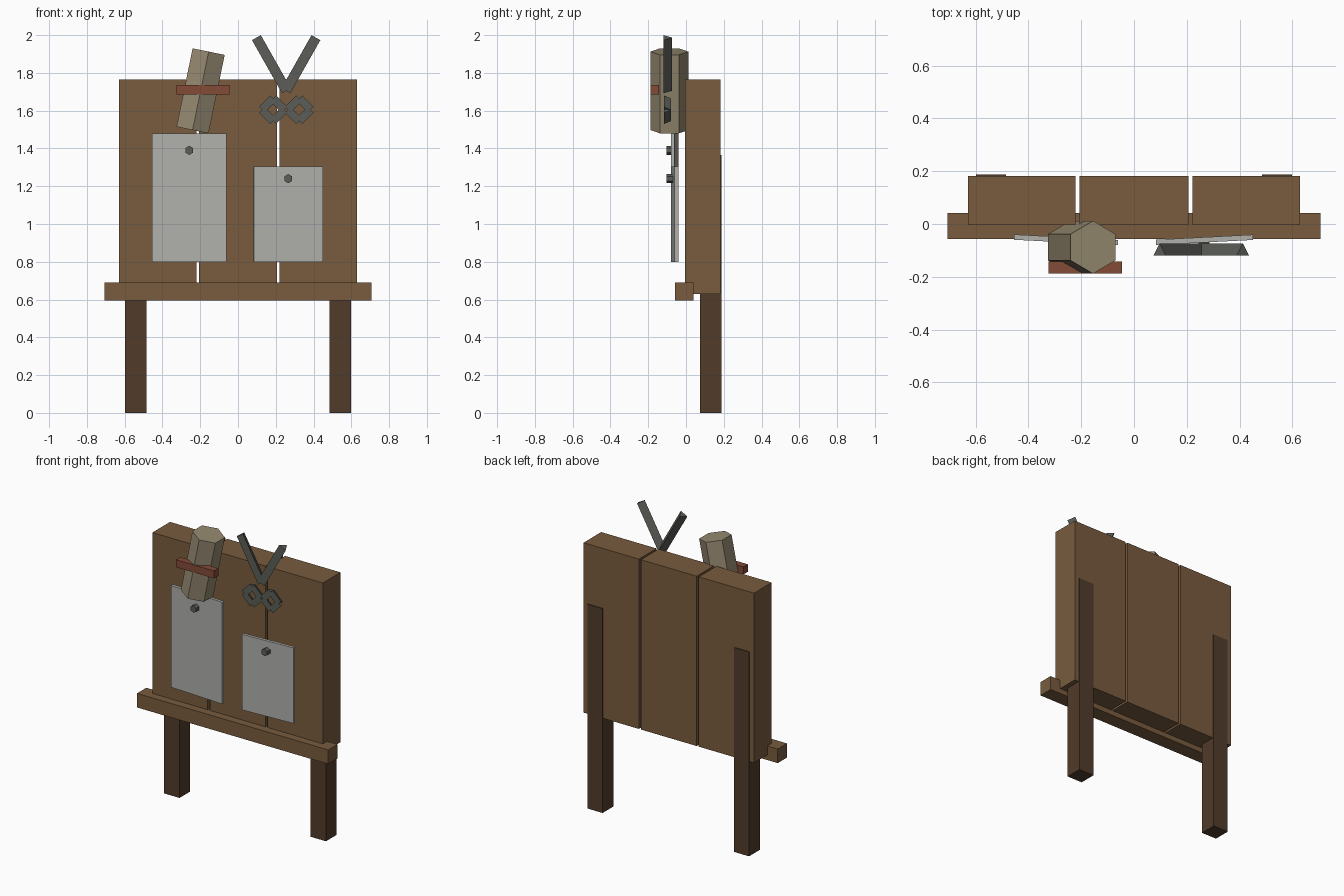
import bpy, bmesh
from math import sin, cos, pi, radians
from mathutils import Matrix, Vector

if "Cube" in bpy.data.objects:
    bpy.data.objects.remove(bpy.data.objects["Cube"])


def mat(name, r, g, b):
    m = bpy.data.materials.new(name)
    m.diffuse_color = [(c / 255) ** 2.2 for c in (r, g, b)] + [1]
    m.use_nodes = True
    m.node_tree.nodes["Principled BSDF"].inputs["Base Color"].default_value = m.diffuse_color
    return m


PLANK = mat("plank_wood", 120, 92, 64)
POST = mat("dark_wood", 82, 62, 46)
LOG = mat("parchment", 148, 136, 112)
BAND = mat("red_band", 130, 76, 58)
PAPER = mat("paper", 174, 174, 170)
IRON = mat("iron", 92, 94, 88)


def finish(name, bm, m):
    bmesh.ops.recalc_face_normals(bm, faces=bm.faces)
    me = bpy.data.meshes.new(name)
    bm.to_mesh(me)
    bm.free()
    me.materials.append(m)
    ob = bpy.data.objects.new(name, me)
    bpy.context.collection.objects.link(ob)
    return ob


def box(name, x, y, z, m, turn=0):
    """Box from (min, max) ranges, turned about its own vertical axis."""
    bm = bmesh.new()
    bmesh.ops.create_cube(bm, size=1)
    size = [r[1] - r[0] for r in (x, y, z)]
    mid = [(r[0] + r[1]) / 2 for r in (x, y, z)]
    bm.transform(Matrix.Translation(mid) @ Matrix.Rotation(radians(turn), 4, 'Z')
                 @ Matrix.Diagonal((*size, 1)))
    return finish(name, bm, m)


def add_prism(bm, sides, radius, length, mid, axis='Y', angle=0):
    """Regular prism along z with one corner on +y, turned about an axis."""
    M = Matrix.Translation(mid) @ Matrix.Rotation(radians(angle), 4, axis)
    rings = [[bm.verts.new(M @ Vector((radius * sin(2 * pi * i / sides),
                                       radius * cos(2 * pi * i / sides), h)))
              for i in range(sides)] for h in (-length / 2, length / 2)]
    for ring in rings:
        bm.faces.new(ring)
    for i in range(sides):
        j = (i + 1) % sides
        bm.faces.new((rings[0][i], rings[0][j], rings[1][j], rings[1][i]))


# back boards with narrow gaps
for i, x in enumerate([(-0.63, -0.221), (-0.206, 0.206), (0.221, 0.63)]):
    box(f"board_{i + 1}", x, (-0.004, 0.182), (0.63, 1.765), PLANK)

# ledge along the bottom
box("ledge", (-0.707, 0.707), (-0.057, 0.041), (0.596, 0.69), PLANK)

# rear posts
for side, x in (("left", (-0.598, -0.485)), ("right", (0.485, 0.598))):
    box(f"{side}_post", x, (0.075, 0.188), (0, 1.365), POST)

# pinned sheets and their nails
box("large_sheet", (-0.455, -0.06), (-0.07, -0.05), (0.8, 1.48), PAPER, -3)
box("small_sheet", (0.083, 0.451), (-0.07, -0.05), (0.8, 1.305), PAPER, 3)
for name, x, z in (("large_sheet_nail", -0.258, 1.39), ("small_sheet_nail", 0.266, 1.24)):
    bm = bmesh.new()
    add_prism(bm, 6, 0.024, 0.045, (x, -0.08, z), 'X', 90)
    finish(name, bm, IRON)

# tilted six-sided roll and its strap
bm = bmesh.new()
add_prism(bm, 6, 0.1, 0.424, (-0.198, -0.088, 1.705), 'Y', 11.6)
finish("roll", bm, LOG)
box("strap", (-0.325, -0.046), (-0.188, -0.142), (1.685, 1.735), BAND)

# shears: two three-sided blades and two square handle rings
CX, CY = 0.255, -0.104
for side, s in (("left", -1), ("right", 1)):
    bm = bmesh.new()
    add_prism(bm, 3, 0.031, 0.323, (CX + s * 0.078, CY, 1.846), 'Y', s * 29.5)
    finish(f"{side}_shear_blade", bm, IRON)

    bm = bmesh.new()
    R = 0.06
    for a in (45, 135, 225, 315):
        d = R / 2 ** 0.5
        mid = (CX + s * 0.069 + d * cos(radians(a)), CY, 1.605 + d * sin(radians(a)))
        add_prism(bm, 3, 0.025, R * 2 ** 0.5, mid, 'Y', -a)
    finish(f"{side}_shear_handle", bm, IRON)
